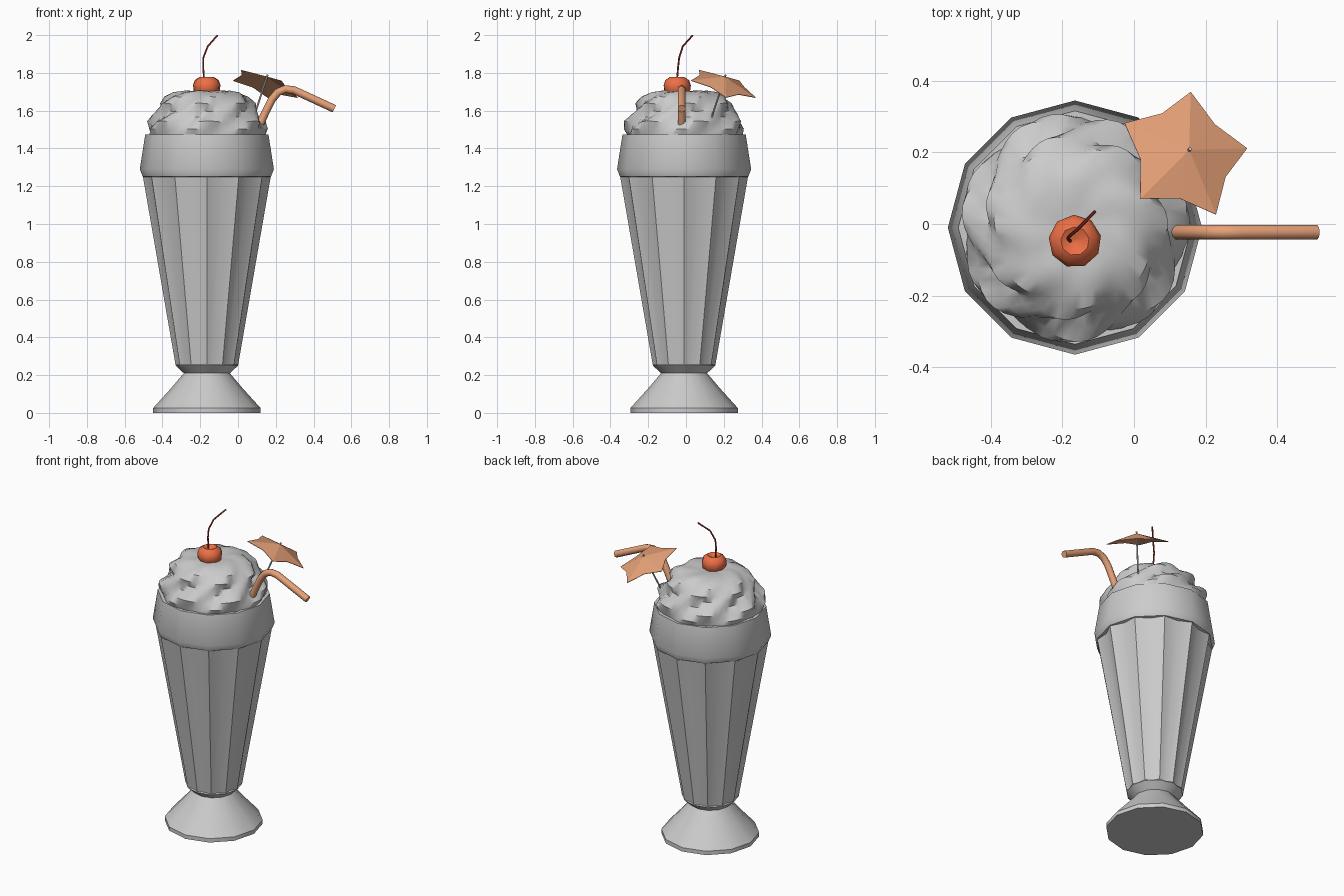
import bpy, math
from mathutils import Vector

if "Cube" in bpy.data.objects:
    bpy.data.objects.remove(bpy.data.objects["Cube"])

CX, CY = -0.165, -0.01


def material(name, rgb):
    m = bpy.data.materials.new(name)
    m.diffuse_color = (*rgb, 1)
    m.use_nodes = True
    m.node_tree.nodes["Principled BSDF"].inputs["Base Color"].default_value = m.diffuse_color
    return m


ORANGE = material("orange", (0.80, 0.36, 0.19))
RED = material("red", (0.85, 0.16, 0.06))
DARK_RED = material("dark_red", (0.35, 0.04, 0.03))


def make(name, verts, faces, mat=None, smooth=None):
    me = bpy.data.meshes.new(name)
    me.from_pydata(verts, [], faces)
    ob = bpy.data.objects.new(name, me)
    bpy.context.collection.objects.link(ob)
    if mat:
        me.materials.append(mat)
    if smooth:
        bpy.ops.object.select_all(action='DESELECT')
        bpy.context.view_layer.objects.active = ob
        ob.select_set(True)
        bpy.ops.object.shade_smooth_by_angle(angle=math.radians(smooth))
    return ob


def loft(name, rings, mat=None, smooth=40):
    """Skin a list of equal closed rings and cap both ends."""
    n = len(rings[0])
    verts = [v for r in rings for v in r]
    faces = [(i * n + j, i * n + (j + 1) % n, (i + 1) * n + (j + 1) % n, (i + 1) * n + j)
             for i in range(len(rings) - 1) for j in range(n)]
    faces += [tuple(reversed(range(n))), tuple(range(len(verts) - n, len(verts)))]
    return make(name, verts, faces, mat, smooth)


def tube(name, points, radius, mat=None, sides=8):
    pts = [Vector(p) for p in points]
    rings = []
    for i, p in enumerate(pts):
        t = (pts[min(i + 1, len(pts) - 1)] - pts[max(i - 1, 0)]).normalized()
        u = t.cross(Vector((0, 1, 0))).normalized()
        v = t.cross(u)
        rings.append([p + radius * (math.cos(a) * u + math.sin(a) * v)
                      for a in (math.tau * k / sides for k in range(sides))])
    return loft(name, rings, mat, 50)


# Glass: twelve-sided lathe, with a shallow flute in each body panel
def glass_ring(r, z, depth=0):
    ring = []
    for k in range(24):
        s = r if k % 2 == 0 else r * (math.cos(math.pi / 12) - depth)
        a = math.tau * k / 24
        ring.append((CX + s * math.cos(a), CY + s * math.sin(a), z))
    return ring


glass_profile = [(0.285, 0), (0.285, 0.025), (0.19, 0.13), (0.122, 0.21), (0.165, 0.25),
                 (0.166, 0.255, 0.065), (0.338, 1.249, 0.055), (0.34, 1.252), (0.355, 1.29),
                 (0.326, 1.475), (0.306, 1.475), (0.296, 1.40)]
loft("fluted_glass", [glass_ring(*p) for p in glass_profile])

# Whipped cream: lathe with twisted swirl ridges
cream_profile = [(0.285, 1.41), (0.302, 1.46), (0.312, 1.50), (0.307, 1.54), (0.275, 1.575),
                 (0.255, 1.605), (0.25, 1.635), (0.22, 1.67), (0.175, 1.695),
                 (0.12, 1.705), (0.06, 1.70), (0.01, 1.695)]
rings = []
for i, (r, z) in enumerate(cream_profile):
    t = i / (len(cream_profile) - 1)
    amp = 0.065 * math.sin(math.pi * min(1, 0.1 + t))
    ring = []
    for k in range(64):
        a = math.tau * k / 64
        wave = 1 - 2 * abs(math.sin(3.5 * (a - 2.6 * t))) ** 1.5 + 0.3
        s = r * (1 - amp * wave)
        ring.append((CX + s * math.cos(a), CY + s * math.sin(a), z - 0.12 * amp * wave))
    rings.append(ring)
loft("whipped_cream", rings)

# Cherry with a dimple, and its curved stem
cherry_profile = [(0.01, 1.655), (0.045, 1.67), (0.07, 1.705), (0.074, 1.735),
                  (0.064, 1.762), (0.04, 1.777), (0.006, 1.76)]
loft("cherry", [[(-0.165 + r * math.cos(a), -0.048 + r * math.sin(a), z)
                 for a in (math.tau * (k + 0.3) / 9 for k in range(9))]
                for r, z in cherry_profile], RED, 60)
tube("cherry_stem", [(-0.178, -0.048, 1.755), (-0.184, -0.042, 1.83), (-0.183, -0.036, 1.88),
                     (-0.16, -0.017, 1.94), (-0.109, 0.035, 1.998)], 0.005, DARK_RED, 5)

# Bent straw
tube("straw", [(0.10, -0.023, 1.49), (0.14, -0.023, 1.58), (0.18, -0.023, 1.66),
               (0.212, -0.023, 1.698), (0.25, -0.023, 1.714), (0.295, -0.023, 1.709),
               (0.51, -0.023, 1.61)], 0.021, ORANGE, 10)

# Paper umbrella: five-pointed tilted canopy
axis = Vector((0.3, 0.3, 0.906)).normalized()
hub = Vector((0.139, 0.192, 1.735))
u = (Vector((-1, -1, 0)) + axis * axis.dot(Vector((1, 1, 0)))).normalized()
v = axis.cross(u)
verts = [hub + axis * 0.05]
for k in range(10):
    a = math.tau * k / 10
    r, lift = (0.19, 0) if k % 2 == 0 else (0.132, 0.008)
    verts.append(hub + r * (math.cos(a) * u + math.sin(a) * v) + axis * lift)
canopy = make("umbrella_canopy", verts, [(0, k + 1, (k + 1) % 10 + 1) for k in range(10)], ORANGE)
canopy.modifiers.new("thickness", 'SOLIDIFY').thickness = 0.003

# Umbrella stick
tube("umbrella_stick", [hub + axis * 0.06, hub - axis * 0.25], 0.005, None, 6)
